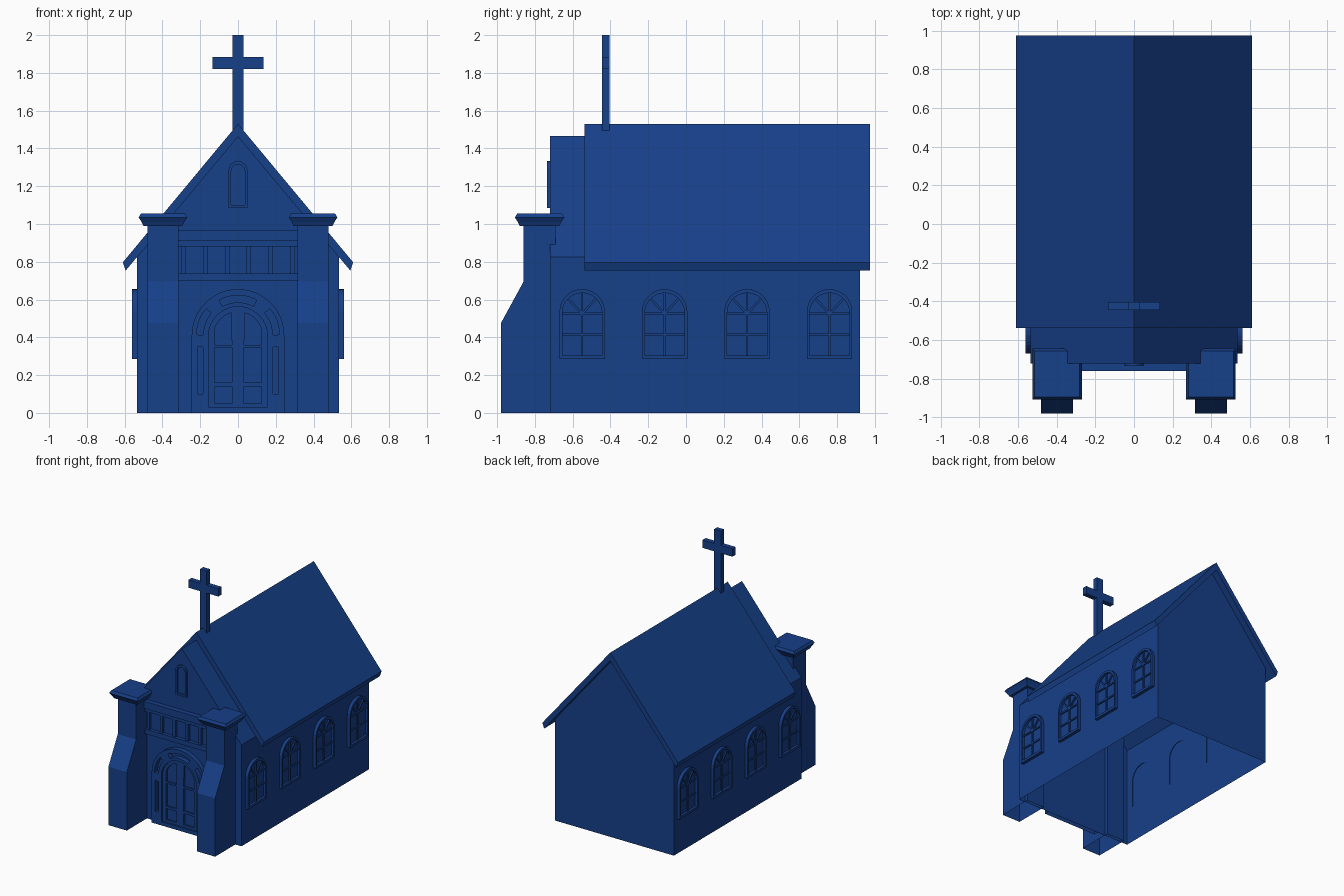
import bpy, bmesh
from math import sin, cos, radians, pi
from mathutils import Vector

if "Cube" in bpy.data.objects:
    bpy.data.objects.remove(bpy.data.objects["Cube"])

blue = bpy.data.materials.new("chapel_blue")
blue.diffuse_color = (0.008, 0.05, 0.25, 1)
blue.use_nodes = True
blue.node_tree.nodes["Principled BSDF"].inputs["Base Color"].default_value = blue.diffuse_color

# Placement planes: (u, v) drawn on the wall, d = distance outward
def front(u, v, d): return Vector((u, -d, v))
def back(u, v, d): return Vector((u, d, v))
def right(u, v, d): return Vector((d, u, v))
def left(u, v, d): return Vector((-d, u, v))


def finish(name, bm):
    # Everything is open where it meets the ground
    low = [f for f in bm.faces if all(v.co.z < 1e-4 for v in f.verts)]
    bmesh.ops.delete(bm, geom=low, context='FACES')
    me = bpy.data.meshes.new(name)
    bm.to_mesh(me)
    bm.free()
    me.materials.append(blue)
    ob = bpy.data.objects.new(name, me)
    bpy.context.collection.objects.link(ob)
    return ob


def build(name, place, parts):
    """parts: (loops, d0, d1); first loop is the outline, others are holes; d0 == d1 is a sheet."""
    bm = bmesh.new()
    out = place(0, 0, 1) - place(0, 0, 0)
    for loops, d0, d1 in parts:
        old = set(bm.faces)
        edges = []
        for loop in loops:
            vs = [bm.verts.new(place(u, v, d0)) for u, v in loop]
            edges += [bm.edges.new((vs[i - 1], vs[i])) for i in range(len(vs))]
        bmesh.ops.triangle_fill(bm, use_beauty=True, edges=edges, normal=out)
        new = [f for f in bm.faces if f not in old]
        if d0 == d1:
            for f in new:
                f.normal_update()
                if f.normal.dot(out) < 0:
                    f.normal_flip()
        else:
            ext = bmesh.ops.extrude_face_region(bm, geom=new, use_keep_orig=True)
            moved = [g for g in ext['geom'] if isinstance(g, bmesh.types.BMVert)]
            bmesh.ops.translate(bm, vec=out * (d1 - d0), verts=moved)
            bmesh.ops.recalc_face_normals(bm, faces=[f for f in bm.faces if f not in old])
    return finish(name, bm)


def rect(u0, u1, v0, v1):
    return [(u0, v0), (u1, v0), (u1, v1), (u0, v1)]


def arc(cu, cv, r, a0, a1, n):
    return [(cu + r * cos(radians(a0 + (a1 - a0) * i / n)),
             cv + r * sin(radians(a0 + (a1 - a0) * i / n))) for i in range(n + 1)]


def arch(cu, half, bottom, spring, n=14):
    return [(cu + half, bottom)] + arc(cu, spring, half, 0, 180, n) + [(cu - half, bottom)]


def slot(cv, r0, r1, a0, a1, n=6):
    return arc(0, cv, r0, a0, a1, n) + arc(0, cv, r1, a1, a0, n)


def flip(loop):
    return [(-u, v) for u, v in loop]


# Shell: gable walls, side walls with window openings, short roof strip at the front
gable = [(-.535, 0), (.535, 0), (.535, .825), (0, 1.465), (-.535, .825)]
build("front_wall", front, [([gable], .72, .72)])
build("back_wall", back, [([gable], .92, .92)])
win_y = (-.55, -.113, .323, .76)
holes = [arch(y, .105, .305, .53) for y in win_y]
for side, place in (("right", right), ("left", left)):
    build(side + "_wall", place, [([rect(-.72, .92, 0, .825)] + holes, .535, .535)])

bm = bmesh.new()
for s in (-1, 1):
    bm.faces.new([bm.verts.new(p) for p in (
        (0, -.72, 1.465), (s * .535, -.72, .825), (s * .535, -.53, .825), (0, -.53, 1.465))][::s])
finish("front_gable_top", bm)

# Main roof slab
build("roof", back, [([[(-.61, .797), (-.595, .753), (0, 1.465), (.595, .753),
                        (.61, .797), (0, 1.53)]], -.537, .975)])

# Side windows: frame, glass and glazing bars
def bar(u0, v0, u1, v1, w=.006):
    n = Vector((v0 - v1, u1 - u0)).normalized() * w
    return [(u0 + n.x, v0 + n.y), (u0 - n.x, v0 - n.y), (u1 - n.x, v1 - n.y), (u1 + n.x, v1 + n.y)]

for side, place in (("right", right), ("left", left)):
    for i, y in enumerate(win_y):
        inner = arch(y, .105, .305, .53)
        parts = [([arch(y, .12, .285, .535), inner], .535, .56), ([inner], .54, .54)]
        bars = [bar(y, .305, y, .635), bar(y - .105, .415, y + .105, .415),
                bar(y - .105, .525, y + .105, .525),
                bar(y, .525, y - .074, .604), bar(y, .525, y + .074, .604)]
        parts += [([b], .54, .55) for b in bars]
        build(f"{side}_window_{i + 1}", place, parts)

# Small gable window
build("gable_window", front, [([arch(0, .05, 1.085, 1.283), arch(0, .036, 1.1, 1.28)], .72, .735)])

# Door surround with recessed slots
slots = [rect(.185, .214, .1, .35), slot(.41, .185, .22, 1, 40)]
slots += [flip(s) for s in slots] + [slot(.41, .175, .212, 62, 118)]
build("door_surround", front, [([arch(0, .245, 0, .41, 24), arch(0, .157, .03, .405, 20)] + slots, .72, .76)])

# Double door with six sunken panels
panels = [rect(.033, .125, .05, .14), rect(.033, .125, .16, .345),
          [(.033, .36), (.125, .36)] + arc(0, .405, .13, 16, 75, 8)]
panels += [flip(p) for p in panels]
leaf = arch(0, .157, .03, .405, 20)
build("door", front, [([leaf] + panels, .73, .745), ([leaf], .73, .73)])

# Lintel bands and dividers between the buttresses
frieze = [([rect(-.315, .315, .91, .968)], .72, .76), ([rect(-.315, .315, .882, .91)], .72, .748),
          ([rect(-.315, .315, .7, .738)], .72, .748)]
for k in range(6):
    x = -.29 + .116 * k
    frieze.append(([rect(x - .012, x + .012, .738, .882)], .72, .74))
build("lintel", front, frieze)

# Buttresses with sloped fronts and flared caps
shaft = [(-.98, 0), (-.69, 0), (-.69, .99), (-.86, .99), (-.86, .695), (-.98, .475)]
for s, side, place in ((1, "right", right), (-1, "left", left)):
    build(side + "_buttress", place, [([shaft], .315, .48)])
    bm = bmesh.new()
    rings = []
    for z, g in ((.99, 0), (.99, .02), (1.01, .03), (1.035, .046), (1.055, .034)):
        rings.append([bm.verts.new((s * x, y, z)) for x, y in rect(.315 - g, .48 + g, -.86 - g, -.69 + g)])
    for a, b in zip(rings, rings[1:]):
        for i in range(4):
            bm.faces.new((a[i - 1], a[i], b[i], b[i - 1]))
    bm.faces.new(rings[-1])
    bm.faces.new(rings[0])
    bmesh.ops.recalc_face_normals(bm, faces=bm.faces)
    finish(side + "_buttress_cap", bm)

# Cross on the ridge
c = [(.03, 1.49), (.03, 1.82), (.135, 1.82), (.135, 1.884), (.03, 1.884), (.03, 2)]
build("cross", front, [([c + flip(c)[::-1]], .404, .445)])
